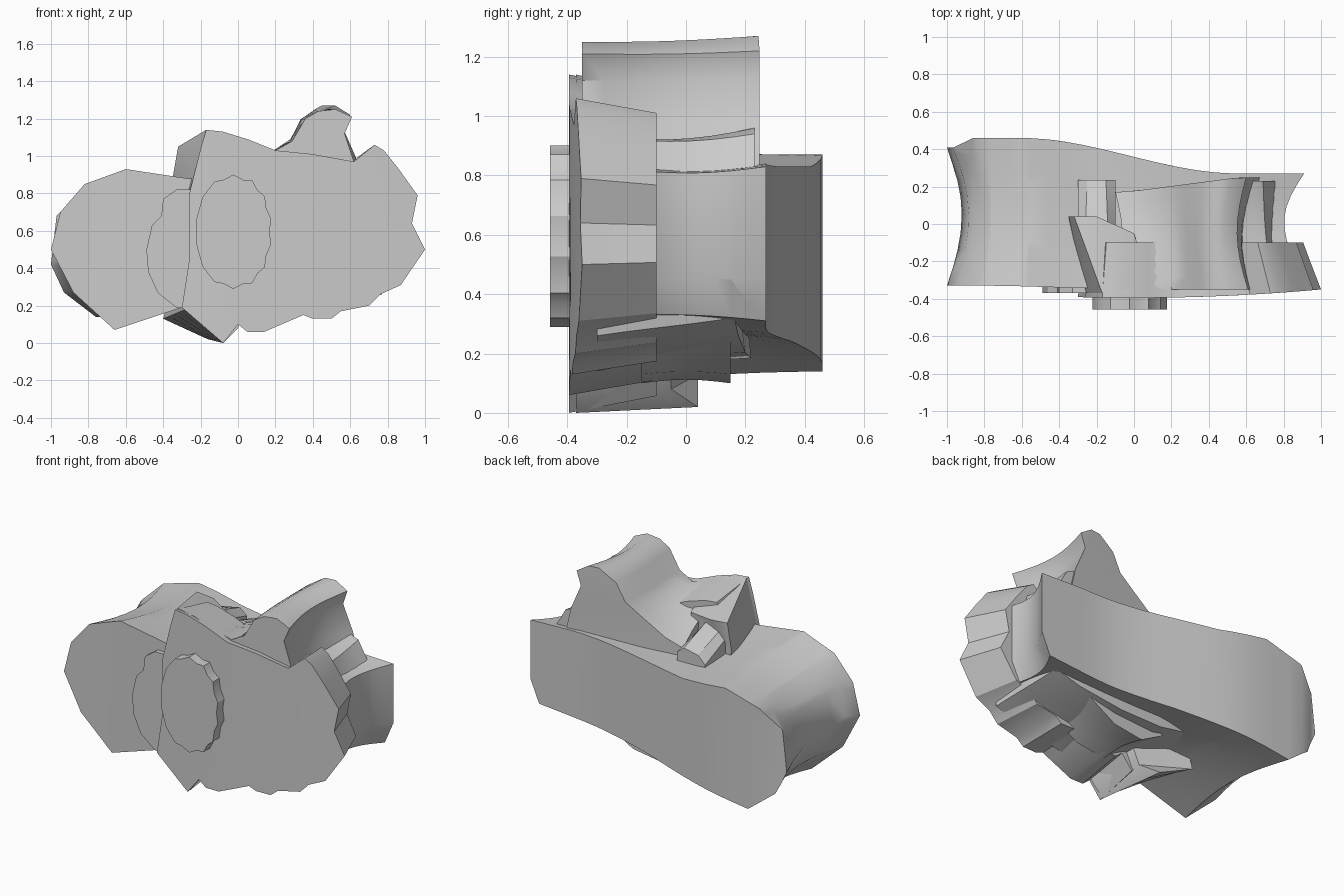
import bpy, bmesh, math

if "Cube" in bpy.data.objects:
    bpy.data.objects.remove(bpy.data.objects["Cube"])


def rock(name, front, yf, yb, back=None, scale=1.0, shift=(0, 0), pinch=0.0, pinch_z=None,
         steps=6, angle=30, cut=0):
    """Loft an (x, z) outline from front depth yf(x) to back depth yb(x), waisted by pinch.
    cut slices the mesh every that many units along x so both ends can curve."""
    pinch_z = pinch if pinch_z is None else pinch_z
    cx = (min(p[0] for p in front) + max(p[0] for p in front)) / 2
    cz = (min(p[1] for p in front) + max(p[1] for p in front)) / 2
    if back is None:
        back = [(cx + (x - cx) * scale + shift[0], cz + (z - cz) * scale + shift[1])
                for x, z in front]
    bm = bmesh.new()
    rings = []
    for i in range(steps + 1):
        t = i / steps
        s = math.sin(math.pi * t)
        ring = []
        for (x0, z0), (x1, z1) in zip(front, back):
            x, z = x0 + (x1 - x0) * t, z0 + (z1 - z0) * t
            ring.append(bm.verts.new((cx + (x - cx) * (1 - pinch * s), t,
                                      cz + (z - cz) * (1 - pinch_z * s))))
        rings.append(ring)
    n = len(front)
    for a, b in zip(rings, rings[1:]):
        for i in range(n):
            j = (i + 1) % n
            bm.faces.new((a[i], a[j], b[j], b[i]))
    bm.faces.new(rings[0])
    bm.faces.new(rings[-1])
    bm.normal_update()
    if cut:
        for i in range(-int(1 / cut), int(1 / cut)):
            bmesh.ops.bisect_plane(bm, geom=bm.verts[:] + bm.edges[:] + bm.faces[:],
                                   plane_co=((i + .37) * cut, 0, 0), plane_no=(1, 0, 0))
    for v in bm.verts:
        t = v.co.y
        v.co.y = yf(v.co.x) * (1 - t) + yb(v.co.x) * t
    bmesh.ops.triangulate(bm, faces=[f for f in bm.faces if len(f.verts) > 4])
    bmesh.ops.recalc_face_normals(bm, faces=bm.faces)
    me = bpy.data.meshes.new(name)
    bm.to_mesh(me)
    bm.free()
    ob = bpy.data.objects.new(name, me)
    bpy.context.collection.objects.link(ob)
    bpy.context.view_layer.objects.active = ob
    ob.select_set(True)
    bpy.ops.object.shade_smooth_by_angle(angle=math.radians(angle))
    ob.select_set(False)
    return ob


def flat(y):
    return lambda x: y


def back_depth(x):
    # rear face sweeps from deep on the left to shallow on the right
    t = min(1, max(0, (x + 0.6) / 1.15))
    d = 0.46 - 0.19 * t * t * (3 - 2 * t)
    return d - 0.05 * min(1, max(0, (-x - 0.86) / 0.1))


def front_depth(x):
    return -0.395 + 0.045 * x * x


# long waisted slab: left lobe in front, full-width rear face
rock("main_slab",
     [(-1, .5), (-.95, .7), (-.82, .85), (-.6, .93), (-.27, .88), (.2, .85), (.6, .85),
      (.86, .82), (.86, .45), (.8, .33), (.4, .27), (-.05, .27), (-.3, .19), (-.66, .07),
      (-.88, .27)],
     lambda x: -0.33 - 0.03 * max(0, x + .7) if x < -.05 else -0.2, back_depth,
     back=[(-1, .42), (-.97, .68), (-.85, .8), (-.6, .87), (-.27, .83), (.2, .83), (.6, .84),
           (.91, .83), (.91, .45), (.85, .31), (.4, .27), (0, .24), (-.4, .19), (-.76, .14),
           (-.93, .27)],
     pinch=0.085, pinch_z=0.05, steps=8, angle=40, cut=.1)

# broad front mass with the right-hand lobe
rock("front_mass",
     [(-.17, 1.14), (-.08, 1.13), (.05, 1.09), (.2, 1.03), (.4, 1.01), (.62, .97), (.73, 1.06),
      (.78, 1.03), (.86, .93), (.96, .79), (.93, .64), (1, .5), (.87, .31), (.76, .26), (.7, .2),
      (.55, .17), (.5, .13), (.4, .13), (.35, .15), (.14, .06), (.05, .06), (0, .1), (-.08, 0),
      (-.3, .19), (-.26, .45), (-.26, .8), (-.2, 1.04)],
     front_depth, flat(-0.1), scale=0.9, shift=(-.03, 0), steps=4, cut=.2)

# centre block leaning left towards the back
rock("leaning_block",
     [(-.17, 1.14), (-.05, 1.12), (.1, 1.06), (.1, .3), (.0, .08), (-.08, 0), (-.28, .18),
      (-.26, .5), (-.26, .8)],
     flat(-0.37), lambda x: 0.04 if x < -.1 else -0.05,
     back=[(-.32, 1.05), (-.2, 1.04), (0, 1.0), (.02, .3), (-.08, .08), (-.16, .02), (-.4, .13),
           (-.3, .5), (-.35, .88)], steps=4)

# raised fin with its curved flank
rock("top_fin",
     [(-.14, 1.1), (.05, 1.07), (.2, 1.03), (.29, 1.08), (.36, 1.2), (.43, 1.24), (.52, 1.25),
      (.61, 1.21), (.57, 1.12), (.62, .97), (.64, .6), (-.14, .6)],
     flat(-0.35), lambda x: 0.17 + 0.13 * max(0, min(.6, x + .05)),
     back=[(-.1, .88), (.02, .92), (.19, 1.03), (.28, 1.09), (.34, 1.2), (.45, 1.27), (.52, 1.27),
           (.6, 1.22), (.57, 1.13), (.64, .97), (.68, .8), (-.1, .6)],
     pinch=0.15, pinch_z=0.02, steps=8, angle=40)

# shoulder between fin and right end
rock("right_shoulder",
     [(.5, .9), (.64, .92), (.72, .92), (.76, .7), (.5, .6)],
     flat(-0.2), flat(0.23),
     back=[(.5, .94), (.64, .96), (.69, .94), (.8, .75), (.5, .6)], pinch=0.08)

# small nub behind the leaning block
rock("rear_nub", [(-.3, .96), (-.26, 1.0), (-.14, 1.0), (-.1, .95), (-.1, .7), (-.3, .7)],
     flat(-0.02), flat(0.235),
     back=[(-.3, .85), (-.25, .9), (-.15, .92), (-.1, .88), (-.1, .7), (-.3, .7)])

# shelves underneath
rock("lower_shelf",
     [(-.3, .19), (.02, .12), (.3, .14), (.6, .2), (.77, .26), (.8, .45), (-.3, .45)],
     flat(-0.3), lambda x: 0.22 - 0.08 * abs(x), shift=(-.04, .06), scale=.97, pinch_z=.1)
rock("lower_lump",
     [(-.05, .18), (.1, .1), (.3, .13), (.5, .25), (.1, .4), (-.05, .3)],
     flat(-0.15), flat(0.15), shift=(-.03, 0), pinch=.08)

# ragged round plate on the front
plate = []
for i in range(28):
    a = 2 * math.pi * i / 28
    r = 1 + (0.035 if i % 2 else -0.035) * (1 if math.cos(a) > -.4 else .3)
    plate.append((-.025 + .2 * r * math.copysign(abs(math.cos(a)) ** .85, math.cos(a)),
                  .595 + .295 * r * math.sin(a)))
rock("front_plate", plate, flat(-0.458), flat(-0.34), steps=1)

# thin lobed plate at its left
rock("side_plate",
     [(-.49, .5), (-.46, .63), (-.41, .68), (-.4, .77), (-.33, .82), (-.2, .82), (-.2, .18),
      (-.33, .19), (-.43, .27), (-.48, .38)],
     flat(-0.37), flat(-0.28), steps=1)
